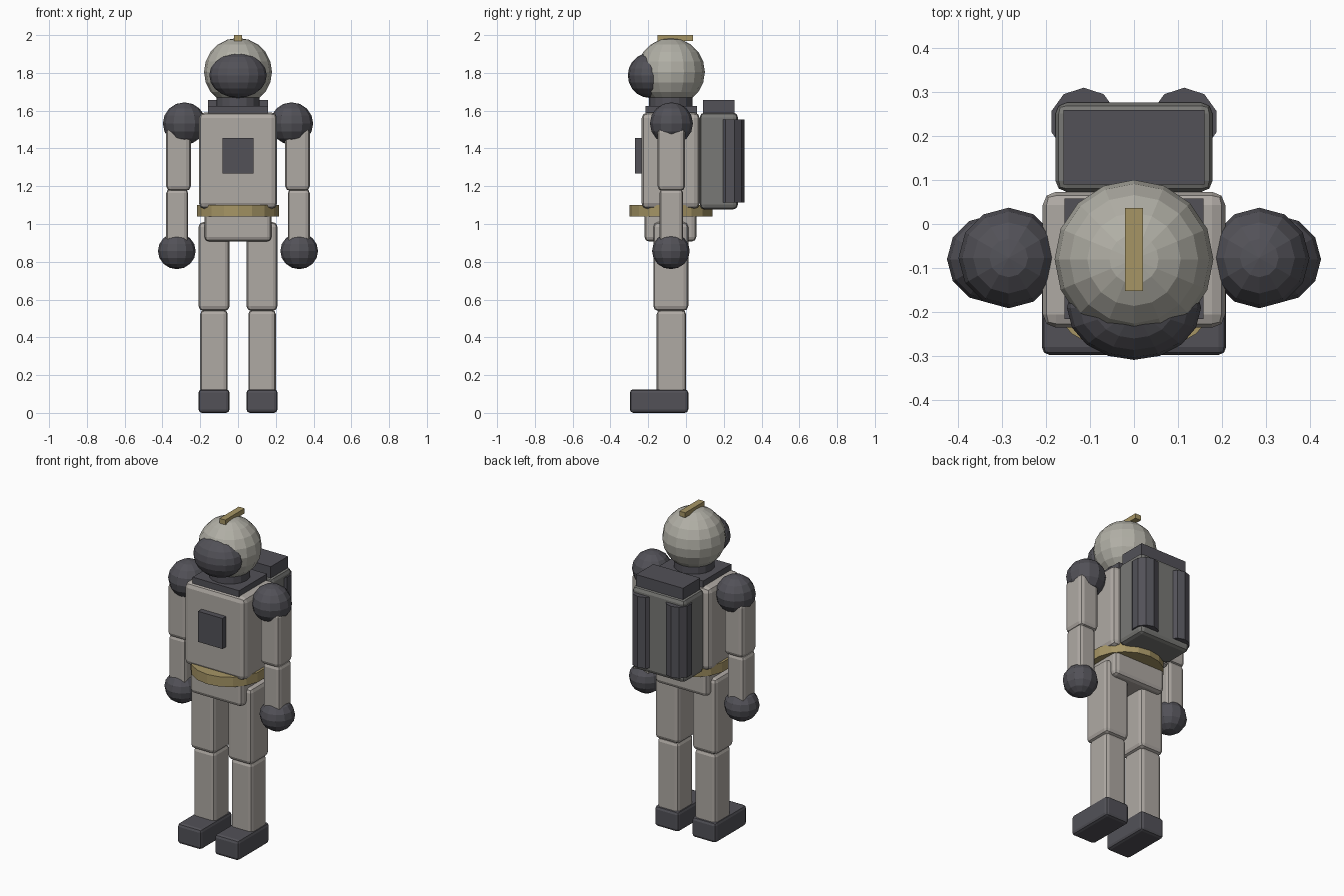
import bpy
import bmesh
from mathutils import Matrix

if "Cube" in bpy.data.objects:
    bpy.data.objects.remove(bpy.data.objects["Cube"])


def material(name, rgb):
    m = bpy.data.materials.new(name)
    m.diffuse_color = (*rgb, 1.0)
    m.use_nodes = True
    m.node_tree.nodes["Principled BSDF"].inputs["Base Color"].default_value = m.diffuse_color
    return m


SUIT = material("suit_grey", (0.43, 0.40, 0.37))
SHELL = material("helmet_grey", (0.44, 0.43, 0.38))
PACK = material("pack_grey", (0.19, 0.19, 0.18))
DARK = material("charcoal", (0.085, 0.083, 0.097))
GOLD = material("dull_gold", (0.38, 0.30, 0.13))
MID = -0.08  # depth of the body's centre line


def finish(name, bm, mat):
    me = bpy.data.meshes.new(name)
    bm.to_mesh(me)
    bm.free()
    me.materials.append(mat)
    ob = bpy.data.objects.new(name, me)
    bpy.context.collection.objects.link(ob)
    return ob


def box(name, xs, ys, zs, mat, bevel=0.0):
    """Box between limits, with optional rounded edges."""
    lims = (xs, ys, zs)
    centre = [(a + b) / 2 for a, b in lims]
    size = [b - a for a, b in lims]
    bm = bmesh.new()
    bmesh.ops.create_cube(bm, size=1, matrix=Matrix.Translation(centre) @ Matrix.Diagonal((*size, 1)))
    ob = finish(name, bm, mat)
    if bevel:
        mod = ob.modifiers.new("rounding", 'BEVEL')
        mod.width = bevel
        mod.segments = 2
    return ob


def ball(name, centre, radii, mat, segs, rings):
    bm = bmesh.new()
    bmesh.ops.create_uvsphere(bm, u_segments=segs, v_segments=rings, radius=1,
                              matrix=Matrix.Translation(centre) @ Matrix.Diagonal((*radii, 1)))
    return finish(name, bm, mat)


def cylinder(name, x, y, zs, r, mat, sides):
    bm = bmesh.new()
    bmesh.ops.create_cone(bm, cap_ends=True, segments=sides, radius1=r, radius2=r, depth=zs[1] - zs[0],
                          matrix=Matrix.Translation((x, y, sum(zs) / 2)))
    return finish(name, bm, mat)


# Head
ball("helmet", (0, MID, 1.805), (0.18, 0.18, 0.18), SHELL, 16, 10)
ball("visor", (0, -0.19, 1.787), (0.152, 0.118, 0.12), DARK, 16, 10)
box("helmet_crest", (-0.02, 0.02), (-0.152, 0.036), (1.97, 2.0), GOLD)
cylinder("neck_ring", 0, MID, (1.60, 1.70), 0.115, DARK, 16)

# Torso
box("collar_plate", (-0.158, 0.158), (-0.215, 0.058), (1.57, 1.625), DARK)
box("torso", (-0.207, 0.207), (-0.235, 0.073), (1.08, 1.59), SUIT, 0.03)
box("chest_panel", (-0.083, 0.083), (-0.27, -0.22), (1.267, 1.455), DARK)
cylinder("belt", 0, MID, (1.04, 1.10), 0.22, GOLD, 18)
box("pelvis", (-0.178, 0.178), (-0.22, 0.055), (0.907, 1.09), SUIT, 0.025)

# Life support pack
box("backpack", (-0.178, 0.178), (0.073, 0.275), (1.077, 1.59), PACK, 0.025)
box("pack_lid", (-0.16, 0.16), (0.09, 0.258), (1.57, 1.657), DARK)

# Limbs and tanks, one set per side
for side, s in (("left", 1), ("right", -1)):
    def span(a, b):
        return tuple(sorted((s * a, s * b)))

    cylinder(side + "_tank", s * 0.114, 0.232, (1.115, 1.553), 0.077, DARK, 10)
    ball(side + "_shoulder", (s * 0.284, MID + 0.003, 1.532), (0.114, 0.114, 0.112), DARK, 12, 8)
    box(side + "_upper_arm", span(0.25, 0.38), (-0.15, -0.005), (1.175, 1.51), SUIT, 0.025)
    box(side + "_forearm", span(0.264, 0.38), (-0.14, -0.015), (0.88, 1.185), SUIT, 0.022)
    ball(side + "_glove", (s * 0.324, MID, 0.857), (0.1, 0.1, 0.096), DARK, 12, 8)
    box(side + "_thigh", span(0.045, 0.209), (-0.173, 0.012), (0.54, 1.01), SUIT, 0.025)
    box(side + "_shin", span(0.055, 0.2), (-0.155, 0.0), (0.09, 0.545), SUIT, 0.022)
    box(side + "_boot", span(0.045, 0.209), (-0.297, 0.012), (0.0, 0.125), DARK, 0.018)
